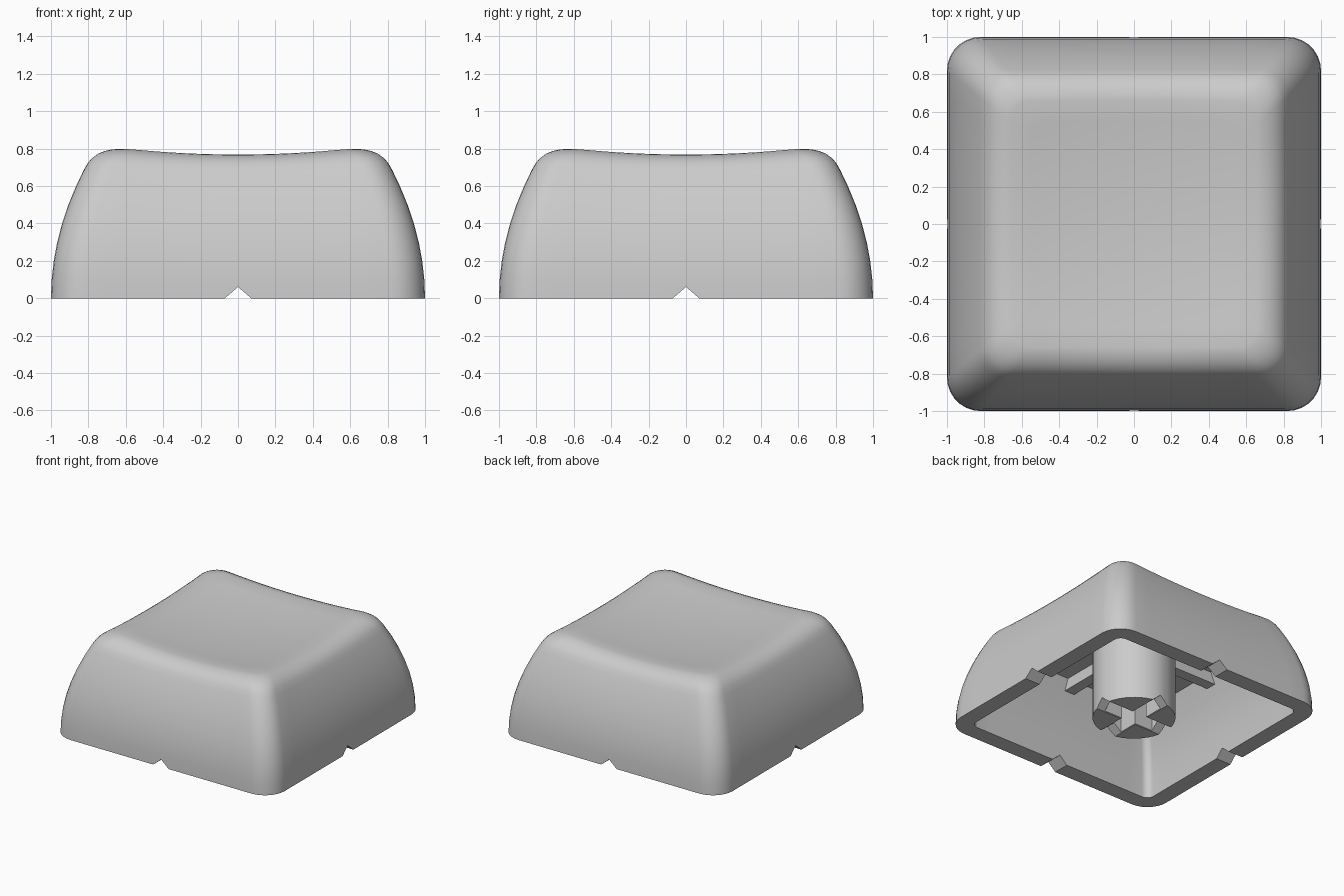
import bpy, bmesh, math

old = bpy.data.objects.get("Cube")
if old:
    bpy.data.objects.remove(old, do_unlink=True)

grey = bpy.data.materials.new("plain_grey")
COLOUR = (0.6, 0.6, 0.6, 1)
grey.diffuse_color = COLOUR
grey.use_nodes = True
grey.node_tree.nodes["Principled BSDF"].inputs["Base Color"].default_value = COLOUR


def make_object(name, bm):
    bmesh.ops.recalc_face_normals(bm, faces=bm.faces)
    mesh = bpy.data.meshes.new(name)
    bm.to_mesh(mesh)
    bm.free()
    mesh.materials.append(grey)
    obj = bpy.data.objects.new(name, mesh)
    bpy.context.collection.objects.link(obj)
    return obj


def activate(obj):
    bpy.ops.object.select_all(action='DESELECT')
    obj.select_set(True)
    bpy.context.view_layer.objects.active = obj


def box(name, size, centre):
    bm = bmesh.new()
    bmesh.ops.create_cube(bm, size=1)
    for v in bm.verts:
        v.co = [c * s + o for c, s, o in zip(v.co, size, centre)]
    return make_object(name, bm)


def notch_prism(name, along_x):
    """V-shaped bar that cuts the lower edge."""
    bm = bmesh.new()
    ends = []
    for e in (-1.2, 1.2):
        section = [(-0.14, -0.06), (0.14, -0.06), (0, 0.06)]
        ends.append([bm.verts.new((e, w, z) if along_x else (w, e, z)) for w, z in section])
    a, b = ends
    bm.faces.new(a)
    bm.faces.new(b)
    for i in range(3):
        j = (i + 1) % 3
        bm.faces.new((a[i], a[j], b[j], b[i]))
    return make_object(name, bm)


def cut(obj, cutters):
    for cutter in cutters:
        mod = obj.modifiers.new("cut", 'BOOLEAN')
        mod.operation = 'DIFFERENCE'
        mod.solver = 'EXACT'
        mod.object = cutter
        activate(obj)
        bpy.ops.object.modifier_apply(modifier=mod.name)


def outline(radius, corner_steps=7, edge_steps=12):
    """Rounded square of half-width 1."""
    quarter = []
    k = 1 - radius
    for i in range(corner_steps + 1):
        a = math.pi / 2 * i / corner_steps
        quarter.append((k + radius * math.cos(a), k + radius * math.sin(a)))
    for i in range(1, edge_steps):
        quarter.append((k - 2 * k * i / edge_steps, 1))
    points = []
    for _ in range(4):
        points += quarter
        quarter = [(-y, x) for x, y in quarter]
    return points


RIM, PEAK = 0.66, 0.8


def dish(x, y):
    return 0.73 + 0.0875 * (x * x + y * y)


def side(z):
    return 1 - z * z / 2.72


# Shell: dished top, curved outer sides, flat lower rim, hollow inside
bm = bmesh.new()
outer, inner = outline(0.18), outline(0.07)
rings = []
for h in (0.11, 0.22, 0.33, 0.44, 0.55, RIM):
    rings.append([bm.verts.new((x * h, y * h, dish(x * h, y * h))) for x, y in outer])
fillet = [(0.69, 0.797), (0.72, 0.79), (0.75, 0.777), (0.78, 0.756), (0.803, 0.729)]
walls = [(side(z), z) for z in (0.69, 0.6, 0.5, 0.4, 0.3, 0.2, 0.1, 0)]
for h, z in fillet + walls:
    rings.append([bm.verts.new((x * h, y * h, z + (dish(x * RIM, y * RIM) - PEAK) * z / PEAK))
                  for x, y in outer])
for z in (0, 0.16, 0.32, 0.48, 0.64):
    h = side(z) - 0.135
    rings.append([bm.verts.new((x * h, y * h, z)) for x, y in inner])
for a, b in zip(rings, rings[1:]):
    for i in range(len(a)):
        j = (i + 1) % len(a)
        bm.faces.new((a[i], a[j], b[j], b[i]))
middle = bm.verts.new((0, 0, dish(0, 0)))
top = rings[0]
for i in range(len(top)):
    bm.faces.new((top[i - 1], top[i], middle))
bm.faces.new(rings[-1])
shell = make_object("shell", bm)

# Stem: round post with a cross-shaped socket
bm = bmesh.new()
bmesh.ops.create_cone(bm, cap_ends=True, segments=48, radius1=0.31, radius2=0.31, depth=0.66)
bmesh.ops.translate(bm, verts=bm.verts, vec=(0, 0, 0.33))
stem = make_object("stem", bm)

# Notches through the lower edge, and the socket
notches = [notch_prism("notch_x", True), notch_prism("notch_y", False)]
slots = [box("slot_x", (0.46, 0.13, 0.9), (0, 0, 0)), box("slot_y", (0.13, 0.46, 0.9), (0, 0, 0))]
cut(shell, notches)
cut(stem, slots + notches)
for helper in notches + slots:
    bpy.data.objects.remove(helper, do_unlink=True)

# Ribs from the stem to the walls
ribs = []
for name, sx, sy in (("left", 1, 0), ("right", -1, 0), ("back", 0, 1), ("front", 0, -1)):
    size = (0.52 if sx else 0.09, 0.52 if sy else 0.09, 0.1)
    ribs.append(box(name + "_rib", size, (sx * 0.55, sy * 0.55, 0.6)))

for obj in [shell, stem] + ribs:
    activate(obj)
    bpy.ops.object.shade_smooth_by_angle(angle=math.radians(30))
